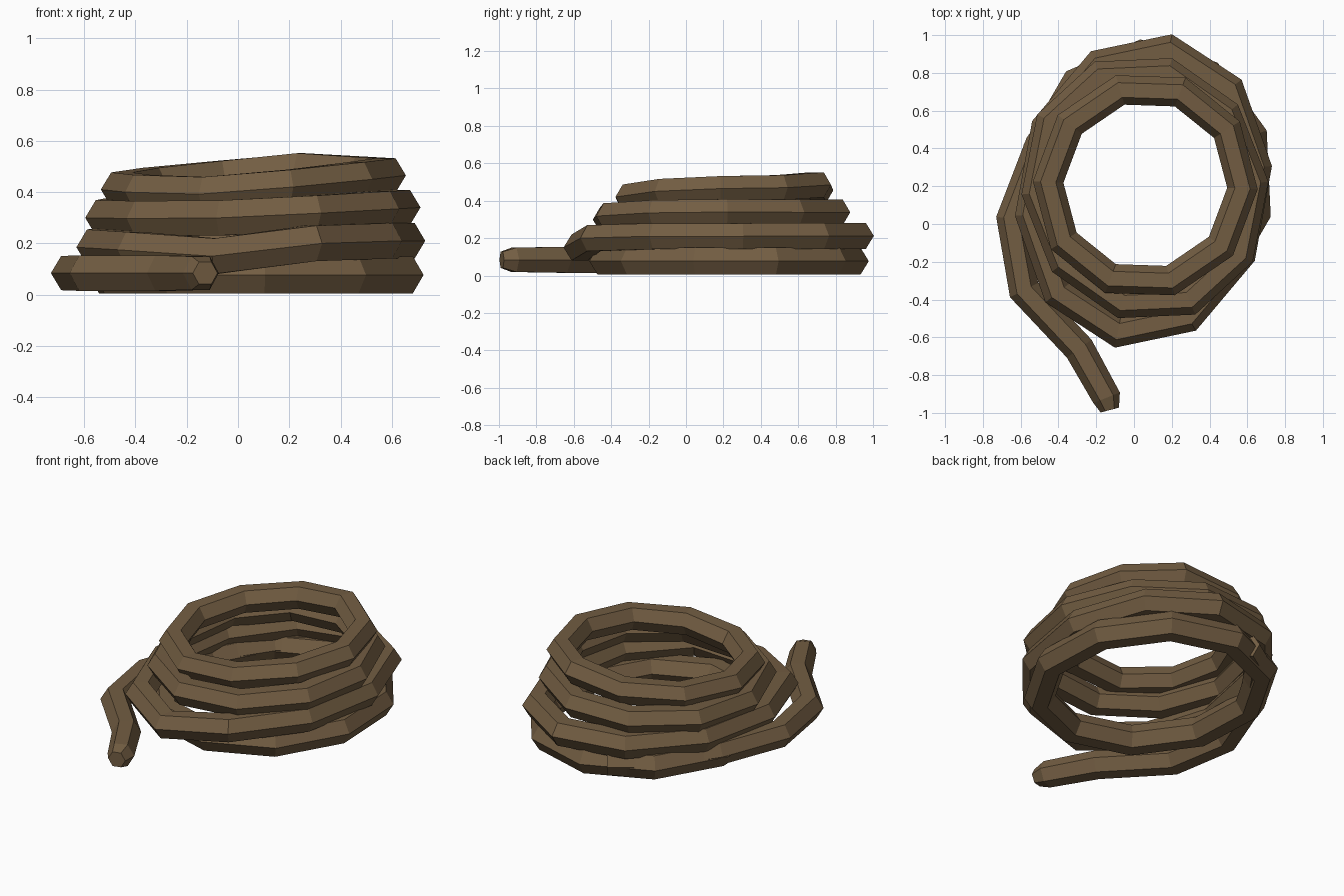
import bpy, bmesh, math
from mathutils import Vector

if "Cube" in bpy.data.objects:
    bpy.data.objects.remove(bpy.data.objects["Cube"])

rope_mat = bpy.data.materials.new("rope_brown")
rope_mat.diffuse_color = (0.17, 0.11, 0.055, 1)
rope_mat.use_nodes = True
rope_mat.node_tree.nodes["Principled BSDF"].inputs["Base Color"].default_value = rope_mat.diffuse_color


def tube(name, pts, radii, closed):
    """Sweep a flat-topped hexagon along a mostly level path, mitred at bends."""
    bm = bmesh.new()
    n = len(pts)
    rows = []
    for i, p in enumerate(pts):
        t_in = (p - pts[i - 1]).normalized() if (closed or i > 0) else None
        t_out = (pts[(i + 1) % n] - p).normalized() if (closed or i < n - 1) else None
        t_in, t_out = t_in or t_out, t_out or t_in
        t = (t_in + t_out).normalized()
        side = Vector((t.y, -t.x, 0)).normalized() / max(0.7, t.dot(t_in))
        row = []
        for k in range(6):
            ang = k * math.pi / 3
            off = side * math.cos(ang) + Vector((0, 0, math.sin(ang)))
            row.append(bm.verts.new(p + off * radii[i]))
        rows.append(row)
    for i in range(n if closed else n - 1):
        r, s = rows[i], rows[(i + 1) % n]
        for k in range(6):
            j = (k + 1) % 6
            bm.faces.new((r[k], r[j], s[j], s[k]))
    if not closed:
        bm.faces.new(rows[0])
        bm.faces.new(rows[-1])
    bmesh.ops.recalc_face_normals(bm, faces=bm.faces)
    me = bpy.data.meshes.new(name)
    bm.to_mesh(me)
    bm.free()
    me.materials.append(rope_mat)
    ob = bpy.data.objects.new(name, me)
    bpy.context.collection.objects.link(ob)
    return ob


# Stacked ten-sided coils that sag towards the front left:
# centre x, centre y, radius x, radius y, start angle, shear, thickness, heights
coils = [
    (0.070, 0.230, 0.590, 0.660, 21, 0.00, 0.083, [0.077] * 10),
    (0.050, 0.175, 0.600, 0.750, 5, 0.10, 0.080,
     [.210, .212, .212, .205, .195, .185, .175, .150, .200, .210]),
    (0.058, 0.190, 0.575, 0.630, 6, -0.07, 0.079,
     [.340, .338, .338, .330, .315, .300, .297, .299, .318, .335]),
    (0.060, 0.205, 0.515, 0.525, -3, 0.02, 0.077,
     [.465, .470, .485, .455, .428, .410, .400, .392, .420, .450]),
]
for c, (cx, cy, rx, ry, start, shear, r, heights) in enumerate(coils):
    pts = []
    for i, z in enumerate(heights):
        a = math.radians(start + 36 * i)
        dx, dy = rx * math.cos(a), ry * math.sin(a)
        pts.append(Vector((cx + dx, cy + dy + shear * dx, z)))
    tube(f"coil_{c + 1}", pts, [r] * 10, True)

# Loose end leaving the bottom coil, with a tapered tip
tail = [(-0.128, -0.985), (-0.145, -0.92), (-0.29, -0.66), (-0.582, -0.35),
        (-0.65, 0.03), (-0.50, 0.42), (-0.28, 0.74), (-0.08, 0.87)]
tube("rope_tail", [Vector((x, y, 0.084)) for x, y in tail],
     [0.05, 0.075, 0.08, 0.08] + [0.077] * 4, False)
